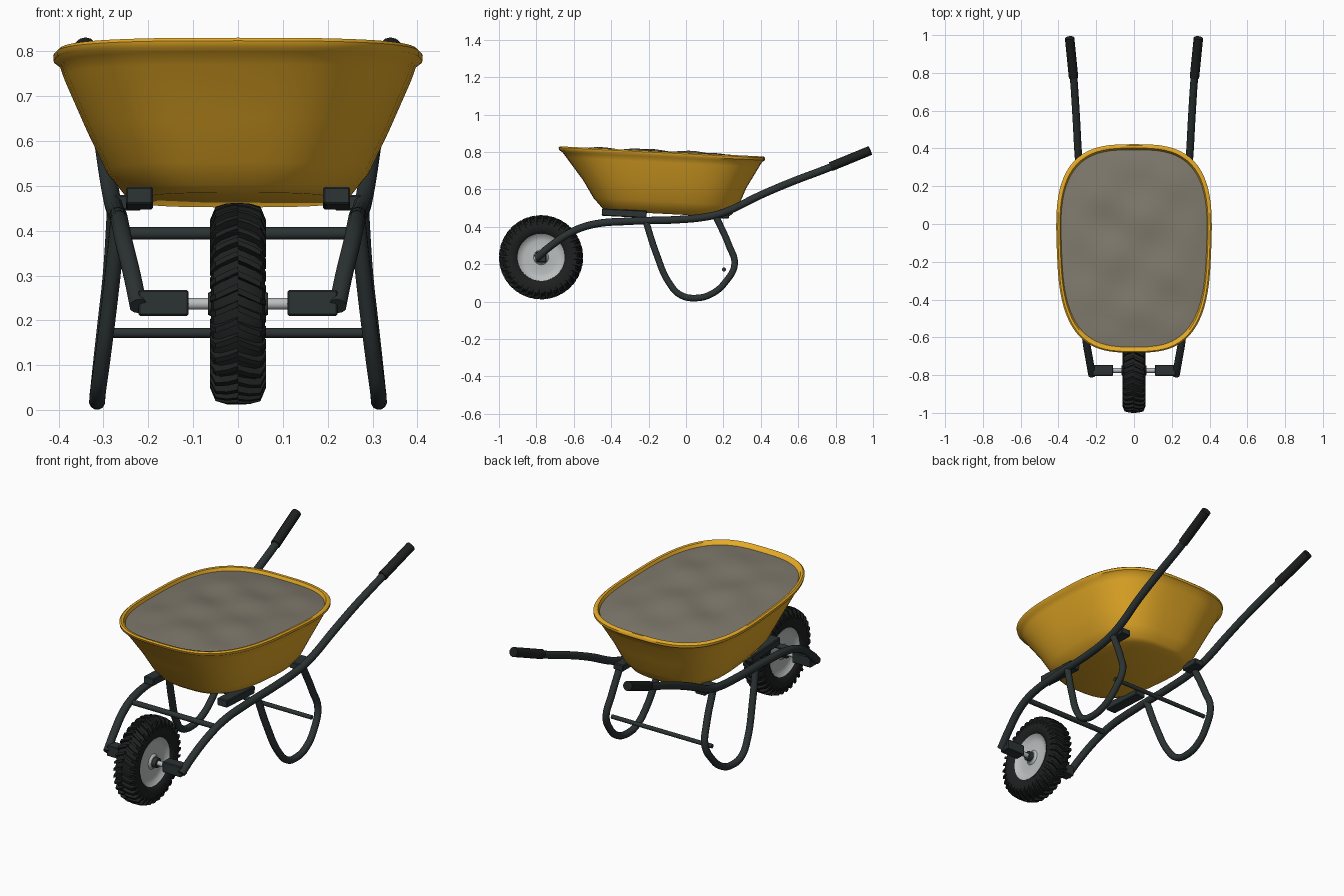
import bpy, bmesh, math
from mathutils import Vector

if "Cube" in bpy.data.objects:
    bpy.data.objects.remove(bpy.data.objects["Cube"], do_unlink=True)


def material(name, rgb, rough=0.6, metal=0.0):
    m = bpy.data.materials.new(name)
    m.use_nodes = True
    m.diffuse_color = (*rgb, 1)
    node = m.node_tree.nodes["Principled BSDF"]
    node.inputs["Base Color"].default_value = (*rgb, 1)
    node.inputs["Roughness"].default_value = rough
    node.inputs["Metallic"].default_value = metal
    return m


YELLOW = material("yellow_paint", (0.78, 0.40, 0.02))
SOIL = material("soil", (0.21, 0.19, 0.15), 0.9)
FRAME = material("dark_steel", (0.025, 0.033, 0.033))
RUBBER = material("rubber", (0.013, 0.014, 0.014), 0.8)
SILVER = material("silver", (0.5, 0.52, 0.52), 0.4)


def activate(obj):
    bpy.ops.object.select_all(action="DESELECT")
    obj.select_set(True)
    bpy.context.view_layer.objects.active = obj


def finish(name, bm, mat, angle=35):
    bmesh.ops.recalc_face_normals(bm, faces=bm.faces)
    mesh = bpy.data.meshes.new(name)
    bm.to_mesh(mesh)
    bm.free()
    obj = bpy.data.objects.new(name, mesh)
    bpy.context.collection.objects.link(obj)
    mesh.materials.append(mat)
    activate(obj)
    bpy.ops.object.shade_smooth_by_angle(angle=math.radians(angle))
    return obj


def bridge(bm, loops, closed=False):
    pairs = list(zip(loops, loops[1:]))
    if closed:
        pairs.append((loops[-1], loops[0]))
    for a, b in pairs:
        for i in range(len(a)):
            j = (i + 1) % len(a)
            bm.faces.new((a[i], a[j], b[j], b[i]))


def tube(name, points, radius, mat, smooth=True):
    cu = bpy.data.curves.new(name, "CURVE")
    cu.dimensions = "3D"
    cu.bevel_depth = radius
    cu.bevel_resolution = 4
    cu.resolution_u = 8
    cu.use_fill_caps = True
    sp = cu.splines.new("BEZIER")
    sp.bezier_points.add(len(points) - 1)
    for bp, p in zip(sp.bezier_points, points):
        bp.co = p
        bp.handle_left_type = bp.handle_right_type = "AUTO" if smooth else "VECTOR"
    obj = bpy.data.objects.new(name, cu)
    bpy.context.collection.objects.link(obj)
    cu.materials.append(mat)
    activate(obj)
    bpy.ops.object.convert(target="MESH")
    bpy.ops.object.shade_smooth_by_angle(angle=math.radians(40))
    return obj


def box(name, low, high, mat, tilt=0.0):
    bm = bmesh.new()
    bmesh.ops.create_cube(bm, size=1)
    low, high = Vector(low), Vector(high)
    bmesh.ops.scale(bm, vec=high - low, verts=bm.verts)
    bmesh.ops.bevel(bm, geom=bm.edges[:], offset=0.004, segments=1, affect="EDGES")
    obj = finish(name, bm, mat, 20)
    obj.location = (low + high) / 2
    obj.rotation_euler.x = tilt
    return obj


def lathe(name, half, mat, center, steps=64):
    """Spin a mirrored (radius, x) profile about the wheel axis."""
    profile = half + [(r, -x) for r, x in reversed(half)]
    bm = bmesh.new()
    loops = []
    for r, x in profile:
        angles = [math.tau * i / steps for i in range(steps)]
        loops.append([bm.verts.new((x, r * math.cos(a), r * math.sin(a))) for a in angles])
    bridge(bm, loops, closed=True)
    obj = finish(name, bm, mat)
    obj.location = center
    return obj


# Tray: rounded outlines stacked from the floor, over the rim and back inside
TILT = -0.05


def outline(hw, hl, cy, z, steps=72):
    pts = []
    for i in range(steps):
        a = math.tau * i / steps
        c, s = math.cos(a), math.sin(a)
        u = math.copysign(abs(c) ** (2 / 3), c)
        v = math.copysign(abs(s) ** (2 / 3), s)
        y = cy + hl * v
        pts.append((hw * u * (1 + 0.05 * v), y, z + TILT * (y + 0.13)))
    return pts


levels = [(0.215, 0.325, 0.47), (0.25, 0.347, 0.485), (0.29, 0.388, 0.535),
          (0.335, 0.437, 0.63), (0.385, 0.515, 0.745), (0.394, 0.533, 0.772),
          (0.408, 0.55, 0.783), (0.409, 0.552, 0.796), (0.401, 0.545, 0.803),
          (0.39, 0.532, 0.801), (0.382, 0.52, 0.78), (0.24, 0.335, 0.495)]
bm = bmesh.new()
loops = []
for hw, hl, z in levels:
    cy = -0.10 - 0.09 * (z - 0.47)
    loops.append([bm.verts.new(p) for p in outline(hw, hl, cy, z)])
bridge(bm, loops)
bm.faces.new(loops[0])
bm.faces.new(loops[-1])
finish("tray", bm, YELLOW, 50)

# Soil load: a low, lumpy mound filling the tray
bm = bmesh.new()
loops = []
for k in range(14, 0, -1):
    f = k / 14
    ring = []
    for x, y, z in outline(0.384 * f, 0.523 * f, -0.13, 0.785):
        lumps = 0.007 * math.sin(17 * x + 1) * math.cos(14 * y) + 0.004 * math.sin(23 * y + 9 * x)
        ring.append(bm.verts.new((x, y, z + (1 - f ** 4) * (0.02 + lumps))))
    loops.append(ring)
bridge(bm, loops)
bm.faces.new(loops[-1])
finish("soil_load", bm, SOIL, 60)

# Wheel: tyre, metal rim and axle
HUB = Vector((0, -0.775, 0.237))
lathe("tyre", [(0.118, 0.03), (0.125, 0.044), (0.145, 0.056), (0.17, 0.06),
               (0.192, 0.055), (0.205, 0.038), (0.209, 0.012)], RUBBER, HUB)
lathe("wheel_rim", [(0.012, 0.045), (0.03, 0.045), (0.04, 0.034), (0.09, 0.028),
                    (0.112, 0.034), (0.126, 0.046), (0.128, 0.03)], SILVER, HUB)
lathe("hub_collar", [(0.008, 0.067), (0.024, 0.067), (0.026, 0.063), (0.026, 0.03)], FRAME, HUB, 24)
tube("axle", [HUB + Vector((s * 0.13, 0, 0)) for s in (-1, 1)], 0.013, SILVER, False)

# Tread: slanted lugs wrapping over each shoulder, forming chevrons
bm = bmesh.new()
COUNT = 36
stations = [(0.0, 0.2, 0.225, 0.0), (0.025, 0.2, 0.224, 0.05),
            (0.05, 0.19, 0.217, 0.1), (0.062, 0.172, 0.188, 0.115)]
for side in (-1, 1):
    for i in range(COUNT):
        base = math.tau * (i + (0.25 if side > 0 else 0)) / COUNT
        loops = []
        for x, r_in, r_out, lag in stations:
            ring = []
            for r, da in ((r_in, -0.04), (r_out, -0.03), (r_out, 0.03), (r_in, 0.04)):
                a = base + lag + da
                ring.append(bm.verts.new((side * x, r * math.cos(a), r * math.sin(a))))
            loops.append(ring)
        bridge(bm, loops)
        bm.faces.new(loops[0])
        bm.faces.new(loops[-1])
finish("tyre_tread", bm, RUBBER, 20).location = HUB

# Frame parts on both sides
rail = [(0.222, -0.80, 0.232), (0.236, -0.72, 0.30), (0.254, -0.61, 0.373),
        (0.262, -0.5, 0.412), (0.266, -0.3, 0.43), (0.27, -0.05, 0.438),
        (0.276, 0.1, 0.452), (0.282, 0.2, 0.476), (0.297, 0.4, 0.57),
        (0.305, 0.55, 0.634), (0.32, 0.78, 0.722), (0.338, 0.97, 0.802)]
leg = [(0.266, -0.215, 0.43), (0.284, -0.16, 0.26), (0.304, -0.09, 0.1),
       (0.313, -0.03, 0.036), (0.314, 0.05, 0.019), (0.312, 0.14, 0.043),
       (0.305, 0.215, 0.11), (0.295, 0.26, 0.2), (0.284, 0.23, 0.3),
       (0.274, 0.16, 0.455)]
grip = [(0.32, 0.775, 0.722), (0.341, 0.985, 0.808)]
for side, tag in ((1, "left"), (-1, "right")):
    def flip(pts):
        return [(side * x, y, z) for x, y, z in pts]

    def side_box(name, x0, x1, y0, y1, z0, z1, tilt=0.0):
        xs = sorted((side * x0, side * x1))
        box(f"{tag}_{name}", (xs[0], y0, z0), (xs[1], y1, z1), FRAME, tilt)

    tube(f"{tag}_handle_rail", flip(rail), 0.02, FRAME)
    tube(f"{tag}_leg", flip(leg), 0.018, FRAME)
    tube(f"{tag}_grip", flip(grip), 0.025, RUBBER, False)
    side_box("axle_block", 0.11, 0.222, -0.804, -0.746, 0.21, 0.268)
    side_box("front_bracket", 0.19, 0.25, -0.45, -0.21, 0.453, 0.492, TILT)
    side_box("rear_bracket", 0.215, 0.275, 0.13, 0.23, 0.445, 0.48)

# Cross bars between the rails and between the legs
for name, x, y, z, r in (("front_cross_bar", 0.258, -0.545, 0.394, 0.014),
                         ("leg_cross_bar", 0.3, 0.203, 0.172, 0.011)):
    tube(name, [(-x, y, z), (x, y, z)], r, FRAME, False)
